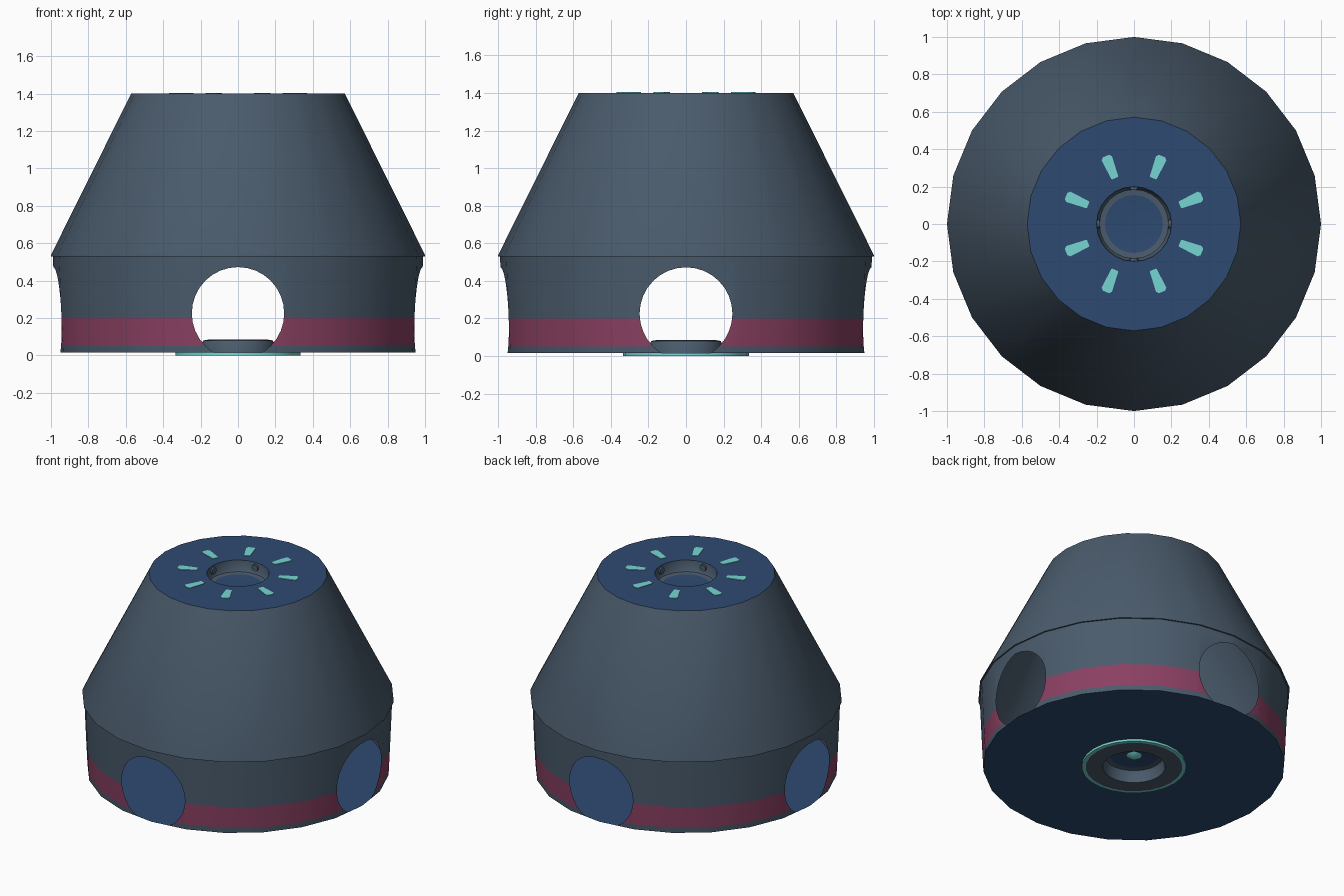
import bpy, bmesh, math
from mathutils import Matrix

if "Cube" in bpy.data.objects:
    bpy.data.objects.remove(bpy.data.objects["Cube"])

SIDES = 24


def lin(c):
    c /= 255
    return c / 12.92 if c <= 0.04045 else ((c + 0.055) / 1.055) ** 2.4


def material(name, rgb):
    m = bpy.data.materials.new(name)
    m.diffuse_color = (*[lin(c) for c in rgb], 1)
    m.use_nodes = True
    m.node_tree.nodes["Principled BSDF"].inputs["Base Color"].default_value = m.diffuse_color
    return m


GREY = material("slate_grey", (74, 91, 108))
BLUE = material("navy_blue", (46, 74, 113))
TEAL = material("light_teal", (118, 214, 210))
PINK = material("plum_pink", (138, 64, 98))


def add_object(name, bm, mats, angle=35):
    me = bpy.data.meshes.new(name)
    bm.to_mesh(me)
    bm.free()
    for m in mats:
        me.materials.append(m)
    for p in me.polygons:
        p.use_smooth = True
    me.set_sharp_from_angle(angle=math.radians(angle))
    ob = bpy.data.objects.new(name, me)
    bpy.context.collection.objects.link(ob)
    return ob


def lathe(name, profile, mats, rule=None, caps=False):
    """Spin (radius, z) points; rule gives the material of each profile step."""
    bm = bmesh.new()
    rings = []
    for r, z in profile:
        n = SIDES if r > 0 else 1
        rings.append([bm.verts.new((r * math.cos(2 * math.pi * i / SIDES),
                                    r * math.sin(2 * math.pi * i / SIDES), z)) for i in range(n)])
    for k, (a, b) in enumerate(zip(rings, rings[1:])):
        for i in range(SIDES):
            j = (i + 1) % SIDES
            if len(a) == 1:
                vs = (a[0], b[j], b[i])
            elif len(b) == 1:
                vs = (a[i], a[j], b[0])
            else:
                vs = (a[i], a[j], b[j], b[i])
            bm.faces.new(vs).material_index = rule[k] if rule else 0
    if caps:
        bm.faces.new(rings[0][::-1])
        bm.faces.new(rings[-1])
    return add_object(name, bm, mats)


# Lower wall: closed drum, cut by two crossing tunnels, then stripped to its skin
wall = lathe("lower_wall", [(0.967, 0.015), (0.969, 0.05), (0.976, 0.2), (0.99, 0.53)],
             [GREY, PINK], caps=True)
cutters = []
for k in range(2):
    bm = bmesh.new()
    rot = Matrix.Rotation(math.pi / 2 * k, 4, 'Z') @ Matrix.Rotation(math.pi / 2, 4, 'Y')
    bmesh.ops.create_cone(bm, cap_ends=True, segments=32, radius1=0.247, radius2=0.247, depth=3,
                          matrix=Matrix.Translation((0, 0, 0.225)) @ rot)
    cut = add_object("tunnel_cutter", bm, [])
    cut.hide_render = True
    mod = wall.modifiers.new("tunnel", 'BOOLEAN')
    mod.operation, mod.solver, mod.object = 'DIFFERENCE', 'EXACT', cut
    cutters.append(cut)
dg = bpy.context.evaluated_depsgraph_get()
bm = bmesh.new()
bm.from_mesh(bpy.data.meshes.new_from_object(wall.evaluated_get(dg)))
for ob in cutters + [wall]:
    bpy.data.objects.remove(ob)
bm.normal_update()
bmesh.ops.delete(bm, context='FACES', geom=[
    f for f in bm.faces
    if abs(f.normal.z) > 0.8 or min(v.co.xy.length for v in f.verts) < 0.9])
for f in bm.faces:
    zs = [v.co.z for v in f.verts]
    f.material_index = 1 if min(zs) > 0.045 and max(zs) < 0.205 else 0
add_object("lower_wall", bm, [GREY, PINK])

# Sloping upper shell with a small overhanging rim
lathe("upper_shell", [(0.99, 0.53), (1.0, 0.53), (1.0, 0.537), (0.571, 1.4)], [GREY])

# Top plate with its round recess
lathe("top_plate", [(0.571, 1.4), (0.2, 1.4), (0.195, 1.34), (0.185, 1.325), (0.155, 1.32), (0, 1.32)],
      [BLUE, GREY], [0, 1, 1, 1, 0])

# Base plate with raised trim ring and recess
lathe("base_plate", [(0, 0.085), (0.155, 0.085), (0.185, 0.08), (0.195, 0.06), (0.2, 0.0),
                     (0.31, 0.0), (0.335, 0.0), (0.335, 0.015), (0.967, 0.015)],
      [BLUE, GREY, TEAL], [0, 1, 1, 1, 1, 2, 2, 0])

# Small cone in the base recess
lathe("base_stud", [(0, 0.05), (0.05, 0.085)], [TEAL])

# Four round studs on the top recess wall
bm = bmesh.new()
for k in range(4):
    bmesh.ops.create_cone(bm, cap_ends=True, segments=12, radius1=0.024, radius2=0.024, depth=0.02,
                          matrix=Matrix.Rotation(math.pi / 2 * k, 4, 'Z')
                          @ Matrix.Translation((0.195, 0, 1.365)) @ Matrix.Rotation(math.pi / 2, 4, 'Y'))
add_object("recess_studs", bm, [GREY])

# Eight teal marks around the top recess
bm = bmesh.new()
outline = [(0.265, -0.016), (0.27, -0.02), (0.38, -0.03), (0.393, -0.018),
           (0.393, 0.018), (0.38, 0.03), (0.27, 0.02), (0.265, 0.016)]
for k in range(8):
    rot = Matrix.Rotation(math.pi / 4 * (k + 0.5), 4, 'Z')
    f = bm.faces.new([bm.verts.new(rot @ Matrix.Translation((x, y, 1.4)).translation) for x, y in outline])
    ext = bmesh.ops.extrude_face_region(bm, geom=[f])
    for v in ext["geom"]:
        if isinstance(v, bmesh.types.BMVert):
            v.co.z += 0.004
bmesh.ops.recalc_face_normals(bm, faces=bm.faces)
add_object("top_marks", bm, [TEAL])
